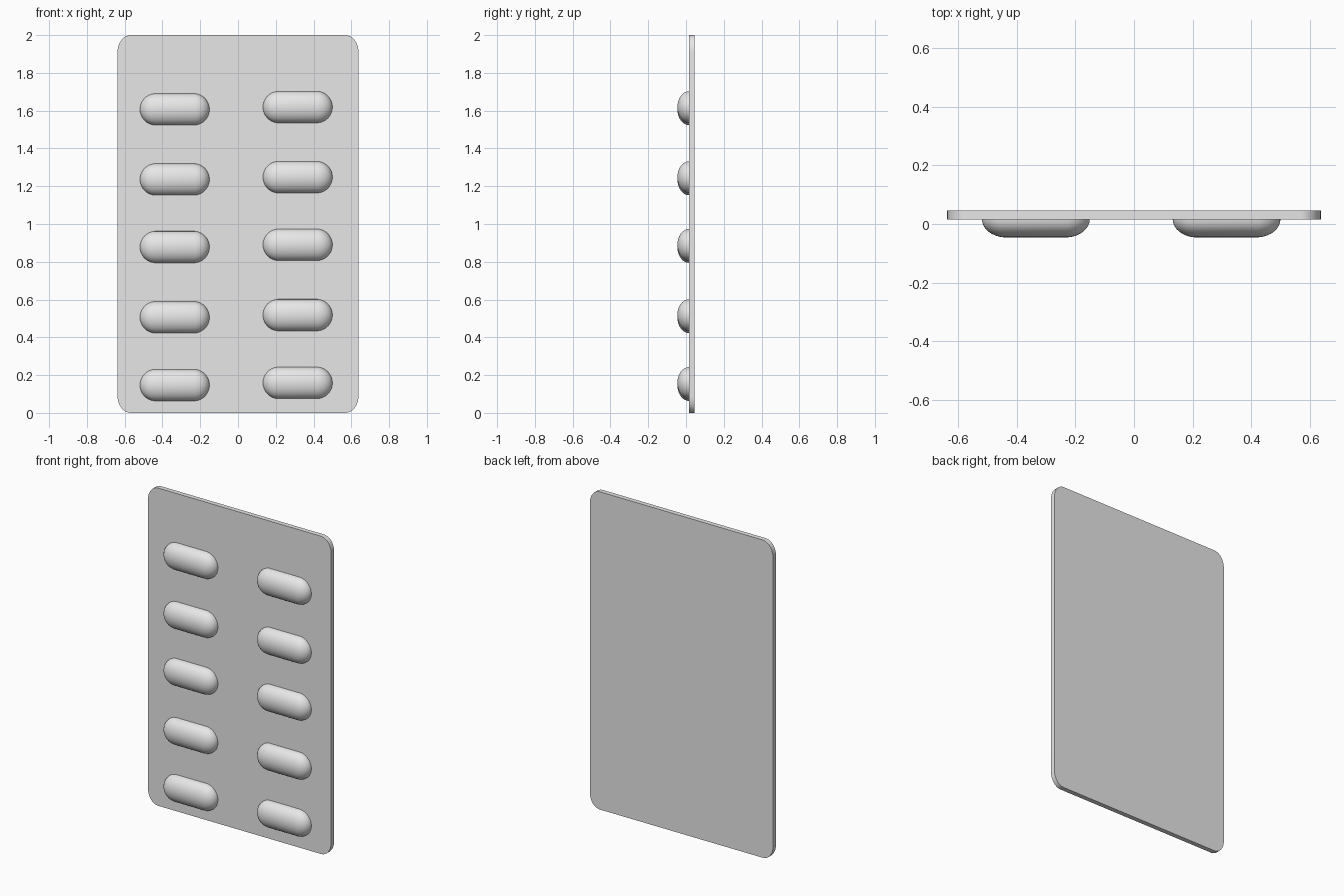
import bpy, bmesh, math
from mathutils import Matrix, Vector

cube = bpy.data.objects.get("Cube")
if cube:
    bpy.data.objects.remove(cube, do_unlink=True)

WIDTH, HEIGHT = 1.276, 2.0
FRONT, BACK = 0.016, 0.046

grey = bpy.data.materials.new("light_grey")
grey.use_nodes = True
colour = (0.8, 0.8, 0.8, 1)
grey.diffuse_color = colour
grey.node_tree.nodes["Principled BSDF"].inputs["Base Color"].default_value = colour


def finish(bm, name):
    bmesh.ops.recalc_face_normals(bm, faces=bm.faces)
    mesh = bpy.data.meshes.new(name)
    bm.to_mesh(mesh)
    bm.free()
    mesh.materials.append(grey)
    obj = bpy.data.objects.new(name, mesh)
    bpy.context.collection.objects.link(obj)
    bpy.ops.object.select_all(action='DESELECT')
    obj.select_set(True)
    bpy.context.view_layer.objects.active = obj
    bpy.ops.object.shade_smooth_by_angle(angle=math.radians(35))
    return obj


# Backing card: rounded rectangle extruded backwards
def make_card(rx=0.07, rz=0.09, steps=8):
    bm = bmesh.new()
    outline = []
    for quarter, (sx, sz) in enumerate([(1, 1), (-1, 1), (-1, -1), (1, -1)]):
        for i in range(steps + 1):
            a = math.pi / 2 * (quarter + i / steps)
            x = sx * (WIDTH / 2 - rx) + rx * math.cos(a)
            z = HEIGHT / 2 + sz * (HEIGHT / 2 - rz) + rz * math.sin(a)
            outline.append(bm.verts.new((x, FRONT, z)))
    face = bm.faces.new(outline)
    out = bmesh.ops.extrude_face_region(bm, geom=[face], use_keep_orig=True)
    moved = [v for v in out["geom"] if isinstance(v, bmesh.types.BMVert)]
    bmesh.ops.translate(bm, verts=moved, vec=(0, BACK - FRONT, 0))
    finish(bm, "backing_card")


# Blister: flattened half capsule lying along x
def make_blister(name, x, z, radius=0.084, length=0.368, depth=0.062):
    bm = bmesh.new()
    bmesh.ops.create_uvsphere(bm, u_segments=32, v_segments=17, radius=1,
                              matrix=Matrix.Rotation(math.pi / 2, 4, 'Y'))
    for v in bm.verts:
        shift = math.copysign(length / 2 - radius, v.co.x)
        v.co = Vector((v.co.x * radius + shift, v.co.y * depth, v.co.z * radius))
    bmesh.ops.bisect_plane(bm, geom=bm.verts[:] + bm.edges[:] + bm.faces[:],
                           plane_co=(0, 0, 0), plane_no=(0, 1, 0), clear_outer=True)
    finish(bm, name).location = (x, FRONT, z)


make_card()
rows = [0.147, 0.506, 0.878, 1.236, 1.607]
for side, x, lift in [("right", -0.335, 0), ("left", 0.316, 0.012)]:
    for n, z in enumerate(rows, 1):
        make_blister(f"{side}_blister_{n}", x, z + lift)
